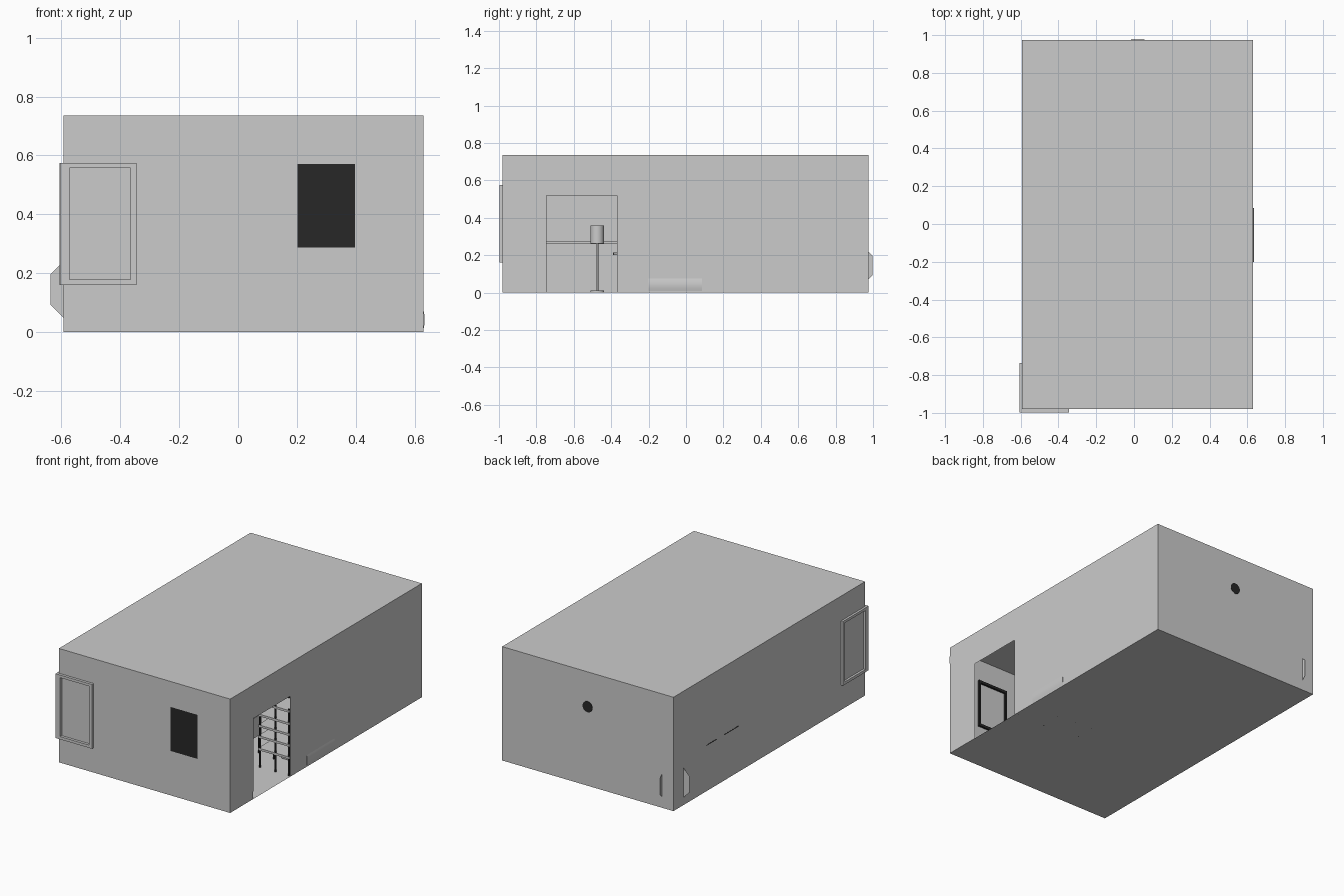
import bpy, bmesh, math

if "Cube" in bpy.data.objects:
    bpy.data.objects.remove(bpy.data.objects["Cube"])

X0, X1, Y0, Y1, H = -0.593, 0.63, -0.98, 0.975, 0.735

black = bpy.data.materials.new("black_paint")
black.diffuse_color = (0.02, 0.02, 0.02, 1)
black.use_nodes = True
black.node_tree.nodes["Principled BSDF"].inputs["Base Color"].default_value = black.diffuse_color


def mesh(name, verts, faces, mat=None):
    me = bpy.data.meshes.new(name)
    me.from_pydata(verts, [], faces)
    ob = bpy.data.objects.new(name, me)
    bpy.context.collection.objects.link(ob)
    if mat:
        me.materials.append(mat)
    return ob


def box(name, x0, x1, y0, y1, z0, z1, mat=None):
    v = [(x, y, z) for z in (z0, z1) for x, y in ((x0, y0), (x1, y0), (x1, y1), (x0, y1))]
    f = [(3, 2, 1, 0), (4, 5, 6, 7), (0, 1, 5, 4), (1, 2, 6, 5), (2, 3, 7, 6), (3, 0, 4, 7)]
    return mesh(name, v, f, mat)


def cyl(name, x, y, z0, z1, r, mat=None, r2=None, n=32):
    bm = bmesh.new()
    bmesh.ops.create_cone(bm, cap_ends=True, segments=n, radius1=r,
                          radius2=r if r2 is None else r2, depth=z1 - z0)
    bmesh.ops.translate(bm, verts=bm.verts, vec=(x, y, (z0 + z1) / 2))
    for f in bm.faces:
        f.smooth = len(f.verts) == 4
    ob = mesh(name, [], [], mat)
    bm.to_mesh(ob.data)
    bm.free()
    return ob


def sheet(name, pts, plane, at, mat=None, flip=False):
    """Flat polygon in plane 'x' (pts = y,z) or 'y' (pts = x,z)."""
    v = [(at, a, b) if plane == 'x' else (a, at, b) for a, b in pts]
    idx = list(range(len(v)))
    return mesh(name, v, [idx[::-1] if flip else idx], mat)


def rect(a0, a1, b0, b1):
    return [(a0, b0), (a1, b0), (a1, b1), (a0, b1)]


# room shell with a doorway in the right wall
D0, D1, DH = -0.745, -0.37, 0.52
box("room_shell", X0, X1, Y0, Y1, 0, H)
bm = bmesh.new()
shell = bpy.data.objects["room_shell"]
bm.from_mesh(shell.data)
bm.faces.ensure_lookup_table()
bmesh.ops.delete(bm, geom=[bm.faces[3]], context='FACES_ONLY')
bm.to_mesh(shell.data)
bm.free()
sheet("right_wall", [(Y0, 0), (D0, 0), (D0, DH), (D1, DH), (D1, 0), (Y1, 0), (Y1, H), (Y0, H)],
      'x', X1)

# crown trim, facing into the room
e = 0.0008
C0, C1 = 0.625, 0.675
sheet("crown_front", rect(-0.41, X1, C0, C1), 'y', Y0 - e, flip=True)
sheet("crown_back", rect(X0, X1, C0, C1), 'y', Y1 + e)
sheet("crown_right", rect(Y0, Y1, C0, C1), 'x', X1 + e, flip=True)
sheet("crown_left", rect(-0.95, -0.82, C0, C1), 'x', X0 - e)

# door casing
for i, r in enumerate((rect(-0.785, D0, 0.05, 0.565), rect(D1, -0.325, 0.05, 0.565),
                       rect(D0, D1, DH, 0.565))):
    sheet(f"door_casing_{i}", r, 'x', X1 + e, flip=True)


# corner picture windows: raised frame round a wall panel
def frame(name, plane, a0, a1, inner0, inner1, p0, p1):
    Z0, Z1, z0, z1 = 0.16, 0.575, 0.178, 0.558
    outer, inner = rect(a0, a1, Z0, Z1), rect(inner0, inner1, z0, z1)
    v = []
    for ring, p in ((outer, p0), (outer, p1), (inner, p1), (inner, p0)):
        v += [(p, a, b) if plane == 'x' else (a, p, b) for a, b in ring]
    f = []
    for k in range(3):
        for i in range(4):
            j = (i + 1) % 4
            q = [k * 4 + i, k * 4 + j, k * 4 + 4 + j, k * 4 + 4 + i]
            f.append(q if plane == 'x' else q[::-1])
    mesh(name, v, f)


frame("front_window_frame", 'y', -0.605, -0.345, -0.572, -0.365, Y0, -0.997)
frame("left_window_frame", 'x', -0.98, -0.735, -0.962, -0.755, X0, -0.607)

# dark front window with slats at its left
sheet("front_window", rect(0.203, 0.397, 0.287, 0.571), 'y', Y0 - e, black)
frame_in = ((0.19, 0.41, 0.27, 0.287), (0.19, 0.41, 0.571, 0.588),
            (0.19, 0.203, 0.287, 0.571), (0.397, 0.41, 0.287, 0.571))
for i, (a, b, c, d) in enumerate(frame_in):
    box(f"front_window_trim_{i}", a, b, Y0 + 0.002, Y0 + 0.015, c, d, black)

# side window just inside the right wall
box("side_window", X1 - 0.012, X1 - 0.002, 0.2, 0.55, 0.26, 0.54, black)

# wall clock on the back wall
clock = cyl("wall_clock", 0, 0, -0.012, 0.002, 0.035, black)
clock.rotation_euler = (-math.pi / 2, 0, 0)
clock.location = (0.02, Y1, 0.51)

# corner plant: two crossed octagon cards over a pot
PX, PY, PZ, R = -0.512, 0.873, 0.145, 0.125 / math.cos(math.pi / 8)
octa = [(R * math.cos((i + .5) * math.pi / 4), R * math.sin((i + .5) * math.pi / 4)) for i in range(8)]
sheet("plant_card_a", [(PX + a, PZ + b) for a, b in octa], 'y', PY)
sheet("plant_card_b", [(PY + a, PZ + b) for a, b in octa], 'x', PX)
cyl("plant_pot", PX, PY, 0, 0.06, 0.035, None, 0.05, 16)

# chair rail on the far wall and a slim shelf poking through it
box("chair_rail", X0 + .001, X0 + 0.012, Y0 + .01, Y1 - .01, 0.26, 0.277)
for i, (a, b) in enumerate(((0.31, 0.46), (0.53, 0.64))):
    box(f"wall_shelf_{i}", X0 - 0.001, X0 + 0.08, a, b, 0.293, 0.298, black)

# floor lamp
LX, LY = -0.3, -0.475
cyl("lamp_base", LX, LY, 0.002, 0.012, 0.036)
cyl("lamp_pole", LX, LY, 0.012, 0.265, 0.006, None, None, 16)
cyl("lamp_shade", LX, LY, 0.262, 0.36, 0.036)

# open shelving beside the door
for x in (0.41, 0.52, 0.615):
    for y in (-0.36, -0.22):
        cyl("shelf_post", x, y, 0.0, 0.43, 0.006, black, None, 8)
for z in (0.11, 0.19, 0.26, 0.33, 0.41):
    box("shelf_board", 0.4, 0.622, -0.366, -0.21, z, z + 0.014)

# round table and chair in the middle
cyl("table_foot", 0, -0.26, 0.001, 0.012, 0.05)
cyl("table_stem", 0, -0.26, 0.012, 0.2, 0.01, None, None, 16)
cyl("table_top", 0, -0.26, 0.2, 0.215, 0.13)
for x in (0.17, 0.29):
    for y in (-0.32, -0.2):
        cyl("chair_leg", x, y, 0.0, 0.12, 0.006, black, None, 8)
box("chair_seat", 0.16, 0.3, -0.33, -0.19, 0.12, 0.135)
box("chair_back", 0.285, 0.3, -0.33, -0.19, 0.135, 0.25)

# armchair whose rounded back presses through the right wall
prof = [(X1 + 0.0045 * math.sin(math.pi * i / 12), 0.008 + 0.067 * i / 12) for i in range(13)]
prof += [(0.45, 0.075), (0.45, 0.008)]
n = len(prof)
v = [(x, y, z) for y in (-0.2, 0.085) for x, z in prof]
f = [(i, i + n, (i + 1) % n + n, (i + 1) % n)[::-1] for i in range(n)]
f += [list(range(n)), list(range(n, 2 * n))[::-1]]
chair = mesh("armchair_base", v, f)
bm = bmesh.new()
bm.from_mesh(chair.data)
bmesh.ops.recalc_face_normals(bm, faces=bm.faces)
for face in list(bm.faces)[:12]:
    face.smooth = True
bm.to_mesh(chair.data)
bm.free()
bpy.context.view_layer.objects.active = chair
chair.select_set(True)
bpy.ops.object.shade_smooth_by_angle(angle=math.radians(40))
